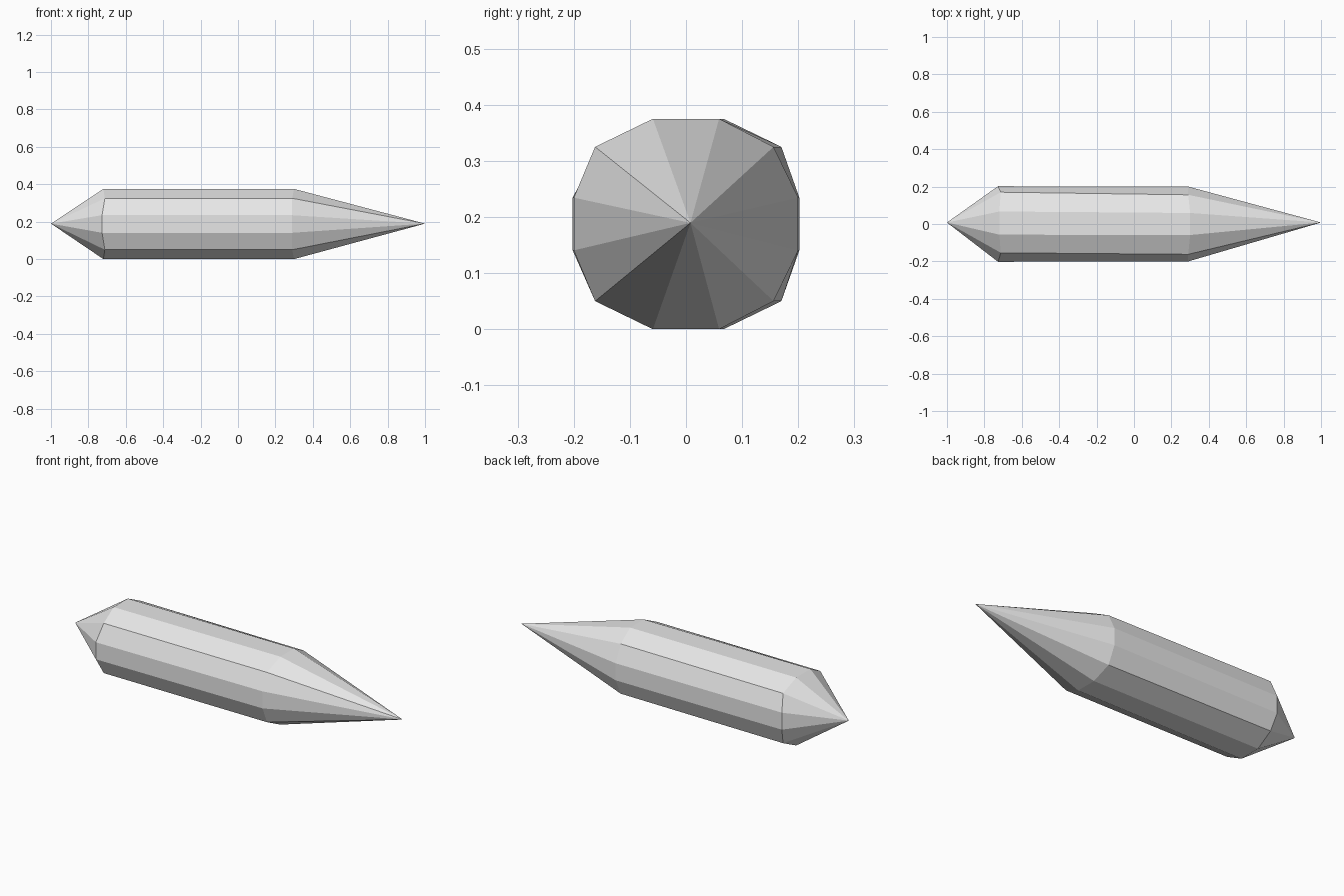
import bpy, bmesh

cube = bpy.data.objects.get("Cube")
if cube:
    bpy.data.objects.remove(cube, do_unlink=True)

MID = 0.1875  # height of the long axis

# Plain grey
grey = bpy.data.materials.new("light_grey")
grey.use_nodes = True
colour = (0.8, 0.8, 0.8, 1)
grey.diffuse_color = colour
grey.node_tree.nodes["Principled BSDF"].inputs["Base Color"].default_value = colour


def ring(bm, quarter, shift):
    """Twelve-sided ring: quarter profile of (x, y, half height), mirrored four ways."""
    up = quarter[::-1]
    pts = [(x, y + s, MID + h) for (x, y, h), s in zip(quarter, shift)]
    pts += [(x, -y + s, MID + h) for (x, y, h), s in zip(up, shift[::-1])]
    pts += [(x, y, 2 * MID - z) for x, y, z in reversed(pts)]
    return [bm.verts.new(p) for p in pts]


bm = bmesh.new()
tail_ring = ring(bm, [(-0.727, 0.202, 0.047), (-0.712, 0.162, 0.1375), (-0.72, 0.062, MID)],
                 (0, 0.008, 0.005))
nose_ring = ring(bm, [(0.29, 0.2, 0.047), (0.29, 0.159, 0.1375), (0.3, 0.059, MID)],
                 (0, -0.003, 0))
tail_tip = bm.verts.new((-1, 0.008, MID + 0.002))
nose_tip = bm.verts.new((1, 0.008, MID + 0.002))

# Barrel sides and the two pointed ends
for i in range(12):
    j = (i + 1) % 12
    bm.faces.new((tail_ring[i], tail_ring[j], nose_ring[j], nose_ring[i]))
    bm.faces.new((tail_tip, tail_ring[j], tail_ring[i]))
    bm.faces.new((nose_tip, nose_ring[i], nose_ring[j]))
bmesh.ops.recalc_face_normals(bm, faces=bm.faces)

mesh = bpy.data.meshes.new("pointed_barrel")
bm.to_mesh(mesh)
bm.free()
mesh.materials.append(grey)
body = bpy.data.objects.new("pointed_barrel", mesh)
bpy.context.collection.objects.link(body)
